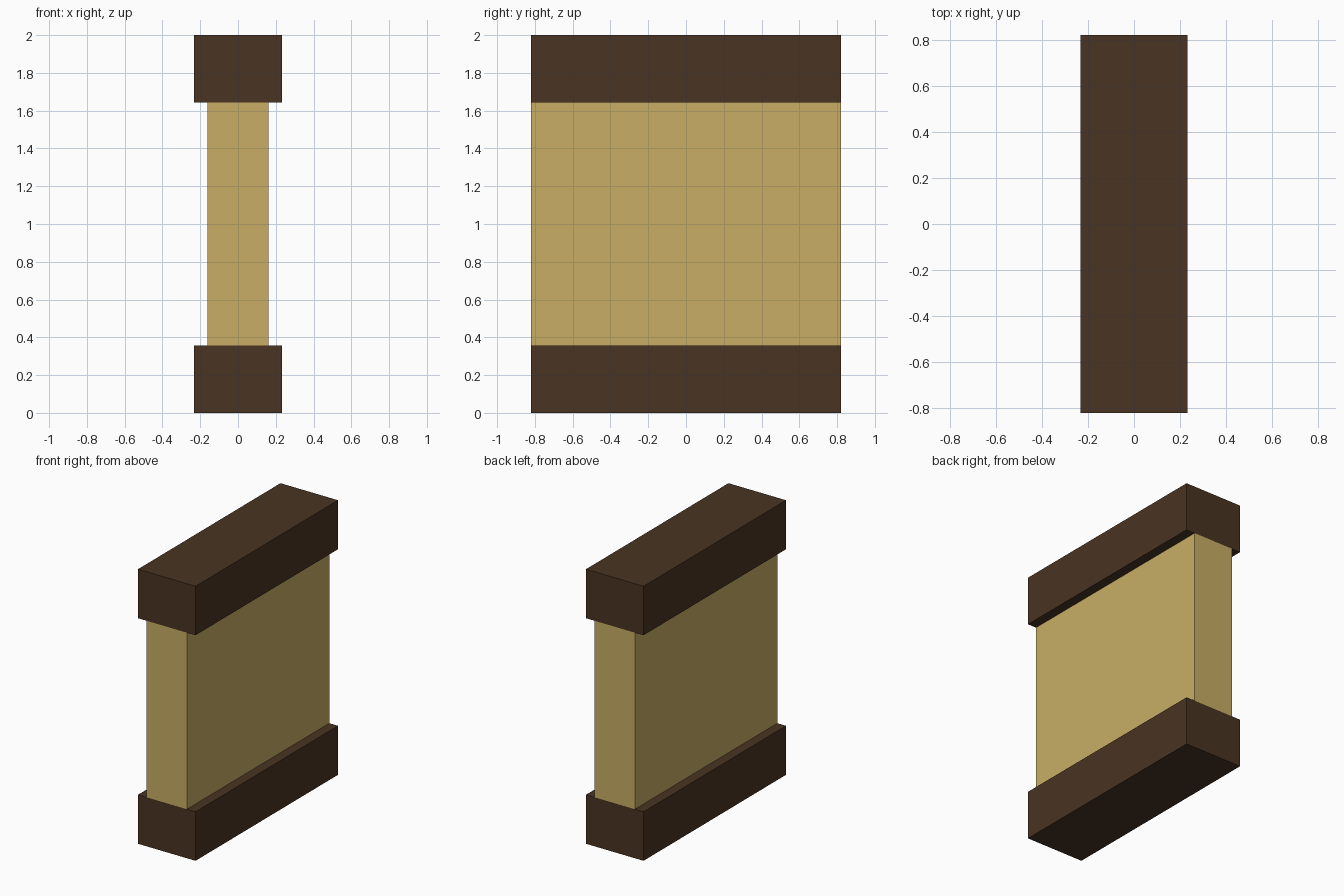
import bpy

cube = bpy.data.objects.get("Cube")
if cube:
    bpy.data.objects.remove(cube, do_unlink=True)


def make_material(name, rgb):
    mat = bpy.data.materials.new(name)
    mat.use_nodes = True
    color = (*rgb, 1.0)
    mat.diffuse_color = color
    bsdf = next(n for n in mat.node_tree.nodes if n.type == 'BSDF_PRINCIPLED')
    bsdf.inputs["Base Color"].default_value = color
    return mat


def make_box(name, width, depth, bottom, top, mat):
    bpy.ops.mesh.primitive_cube_add(size=1, location=(0, 0, (bottom + top) / 2))
    obj = bpy.context.object
    obj.name = name
    obj.scale = (width, depth, top - bottom)
    bpy.ops.object.transform_apply(location=False, rotation=False, scale=True)
    obj.data.materials.append(mat)
    return obj


dark_wood = make_material("dark wood", (0.067, 0.034, 0.016))
plaster = make_material("tan plaster", (0.578, 0.423, 0.130))

HEIGHT, DEPTH = 2.0, 1.64
BEAM_WIDTH, BEAM_HEIGHT = 0.464, 0.357
PANEL_WIDTH = 0.324

# Beams along the bottom and the top
make_box("bottom_beam", BEAM_WIDTH, DEPTH, 0, BEAM_HEIGHT, dark_wood)
make_box("top_beam", BEAM_WIDTH, DEPTH, HEIGHT - BEAM_HEIGHT, HEIGHT, dark_wood)

# Thinner wall panel between the beams
make_box("wall_panel", PANEL_WIDTH, DEPTH, BEAM_HEIGHT, HEIGHT - BEAM_HEIGHT, plaster)
